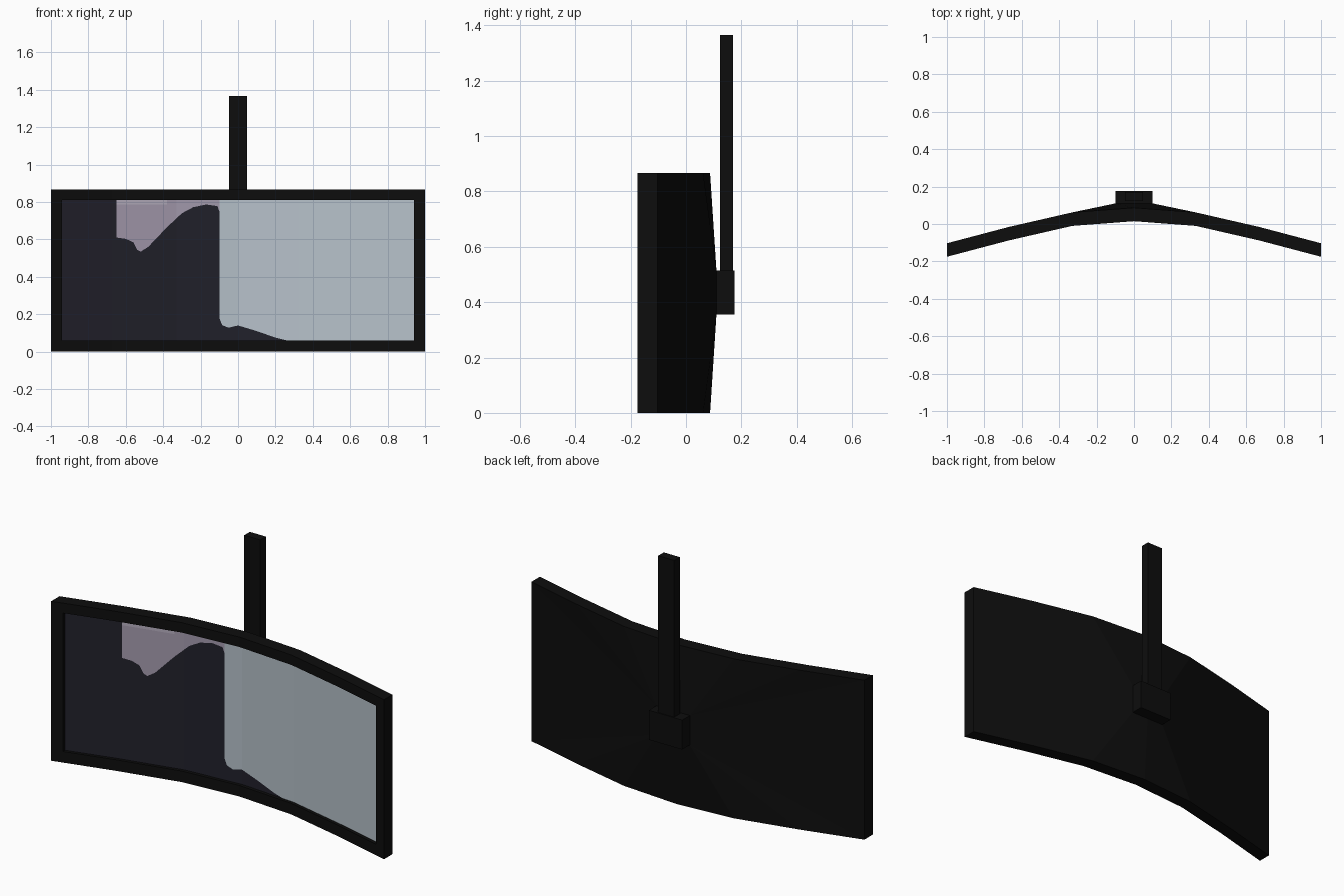
import bpy, bmesh

if "Cube" in bpy.data.objects:
    bpy.data.objects.remove(bpy.data.objects["Cube"])

def mat(name, rgb):
    m = bpy.data.materials.new(name)
    m.diffuse_color = (*rgb, 1)
    m.use_nodes = True
    m.node_tree.nodes["Principled BSDF"].inputs["Base Color"].default_value = m.diffuse_color
    return m

BLACK = mat("black plastic", (0.0040, 0.0040, 0.0040))
DARK = mat("dark navy", (0.0150, 0.0148, 0.0235))
PALE = mat("pale blue grey", (0.47, 0.535, 0.59))
MAUVE = mat("mauve", (0.37, 0.325, 0.42))
LILAC = mat("light lilac", (0.46, 0.42, 0.51))

H = 0.866
STATIONS = [-1, -0.67, -0.33, 0, 0.33, 0.67, 1]
FRONT = {0: 0.015, 0.33: -0.01, 0.67: -0.088, 1: -0.175}

def interp(pts, x):
    for (x0, y0), (x1, y1) in zip(pts, pts[1:]):
        if x <= x1:
            return y0 + (y1 - y0) * (x - x0) / (x1 - x0)
    return pts[-1][1]

def front_y(x):
    return interp(sorted(FRONT.items()), abs(x))

def finish(bm, name, mats):
    me = bpy.data.meshes.new(name)
    bm.to_mesh(me)
    bm.free()
    for m in mats:
        me.materials.append(m)
    ob = bpy.data.objects.new(name, me)
    bpy.context.collection.objects.link(ob)
    return ob

def box(name, lo, hi):
    bm = bmesh.new()
    bmesh.ops.create_cube(bm, size=1)
    for v in bm.verts:
        v.co = [(a + b) / 2 + c * (b - a) for a, b, c in zip(lo, hi, v.co)]
    return finish(bm, name, [BLACK])

# curved housing: rings from recessed screen edge, round the bezel, to the back hub
bm = bmesh.new()

def ring(xmax, z0, z1, yfun):
    xs = [max(-xmax, min(xmax, x)) for x in STATIONS]
    pts = [(x, z0) for x in xs] + [(x, z1) for x in reversed(xs)]
    return [bm.verts.new((x, yfun(x), z)) for x, z in pts]

RECESS, X_IN, Z_LO, Z_HI = 0.018, 0.94, 0.06, 0.812
rings = [
    ring(X_IN, Z_LO, Z_HI, lambda x: front_y(x) + RECESS),
    ring(X_IN, Z_LO, Z_HI, front_y),
    ring(1, 0, H, front_y),
    ring(1, 0, H, lambda x: front_y(x) + 0.072),
    ring(0.1, 0.355, 0.515, lambda x: 0.11),
]
for a, b in zip(rings, rings[1:]):
    for i in range(len(a)):
        j = (i + 1) % len(a)
        bm.faces.new((a[i], a[j], b[j], b[i]))
bmesh.ops.remove_doubles(bm, verts=bm.verts, dist=1e-4)
bmesh.ops.recalc_face_normals(bm, faces=bm.faces)
finish(bm, "monitor_housing", [BLACK])

# screen: vertical strips, split at the outline of the dark picture area
OUTLINE = [(-0.94, Z_HI), (-0.65, Z_HI), (-0.6499, 0.61), (-0.60, 0.603),
           (-0.56, 0.585), (-0.54, 0.545), (-0.52, 0.535), (-0.48, 0.56),
           (-0.38, 0.665), (-0.30, 0.74), (-0.24, 0.772), (-0.17, 0.787),
           (-0.11, 0.778), (-0.10, 0.75), (-0.0999, 0.18), (-0.085, 0.142),
           (-0.05, 0.128), (0, 0.14), (0.10, 0.11), (0.20, 0.075),
           (0.26, Z_LO), (0.94, Z_LO)]
bm = bmesh.new()
cuts = sorted({x for x, z in OUTLINE} | {x for x in STATIONS if abs(x) < 0.94})

def strip(x0, x1, bottom, top, index):
    if max(top[0] - bottom[0], top[1] - bottom[1]) < 1e-5:
        return
    co = [(x0, bottom[0]), (x1, bottom[1]), (x1, top[1]), (x0, top[0])]
    f = bm.faces.new([bm.verts.new((x, front_y(x) + RECESS, z)) for x, z in co])
    f.material_index = index

for x0, x1 in zip(cuts, cuts[1:]):
    edge = [interp(OUTLINE, x0), interp(OUTLINE, x1)]
    lo, hi = [Z_LO] * 2, [Z_HI] * 2
    strip(x0, x1, lo, edge, 0)
    mid = (x0 + x1) / 2
    if mid > -0.1:
        strip(x0, x1, edge, hi, 1)
    elif -0.65 < mid < -0.38:          # light band along the top of the mauve area
        band = [0.788] * 2
        strip(x0, x1, edge, band, 2)
        strip(x0, x1, band, hi, 3)
    else:
        strip(x0, x1, edge, hi, 2)
bmesh.ops.remove_doubles(bm, verts=bm.verts, dist=1e-5)
finish(bm, "screen", [DARK, PALE, MAUVE, LILAC])

# wall mount block and hanging pole
box("mount_block", (-0.1, 0.06, 0.355), (0.1, 0.176, 0.515))
box("ceiling_pole", (-0.048, 0.122, 0.42), (0.048, 0.17, 1.366))
